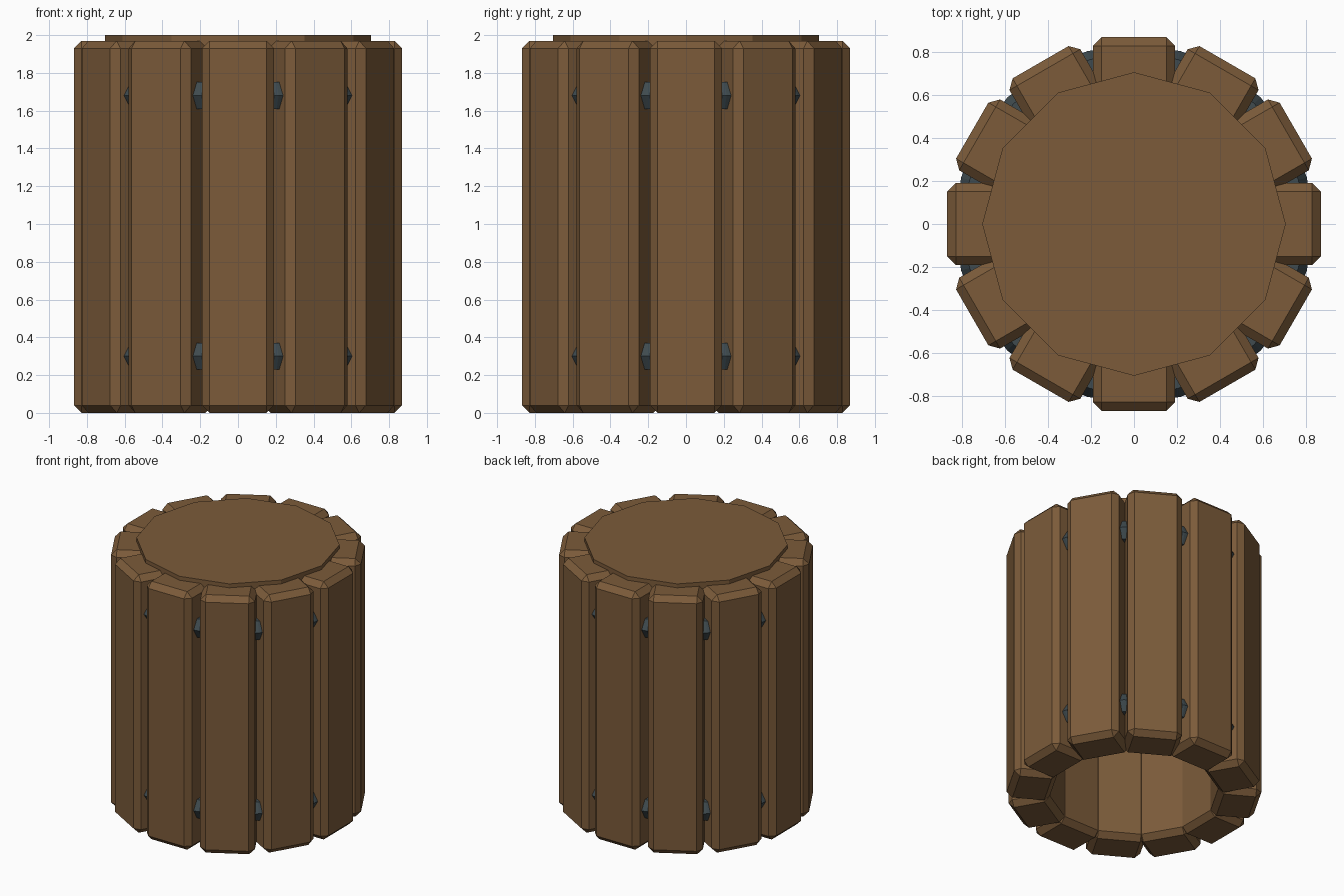
import bpy, bmesh, math
from mathutils import Matrix

if "Cube" in bpy.data.objects:
    bpy.data.objects.remove(bpy.data.objects["Cube"])


def material(name, color):
    m = bpy.data.materials.new(name)
    m.diffuse_color = color
    m.use_nodes = True
    m.node_tree.nodes["Principled BSDF"].inputs["Base Color"].default_value = m.diffuse_color
    return m


wood = material("wood", (0.2, 0.105, 0.042, 1))
metal = material("metal", (0.05, 0.07, 0.078, 1))

COUNT = 12
OUTER, INNER, WIDTH, HEIGHT = 0.868, 0.565, 0.38, 1.97

# Staves: one chamfered plank mesh, repeated around the axis
bm = bmesh.new()
bmesh.ops.create_cube(bm, size=1)
bmesh.ops.scale(bm, vec=(OUTER - INNER, WIDTH, HEIGHT), verts=bm.verts)
bmesh.ops.bevel(bm, geom=bm.edges[:], offset=0.04, segments=1, affect='EDGES')
bmesh.ops.translate(bm, vec=((OUTER + INNER) / 2, 0, HEIGHT / 2), verts=bm.verts)
plank = bpy.data.meshes.new("stave")
bm.to_mesh(plank)
bm.free()
plank.materials.append(wood)
for i in range(COUNT):
    stave = bpy.data.objects.new(f"stave_{i + 1}", plank)
    stave.matrix_world = Matrix.Rotation(i * math.tau / COUNT, 4, 'Z')
    bpy.context.collection.objects.link(stave)

# Lid: twelve-sided disc standing slightly proud of the staves
bpy.ops.mesh.primitive_cylinder_add(vertices=12, radius=0.705, depth=0.1,
                                    location=(0, 0, 1.95))
lid = bpy.context.object
lid.name = "lid"
lid.data.materials.append(wood)

# Hoops: six-sided metal rings showing in the gaps between staves
for name, z in (("lower_hoop", 0.30), ("upper_hoop", 1.68)):
    bpy.ops.mesh.primitive_torus_add(major_segments=24, minor_segments=6,
                                     major_radius=0.75, minor_radius=0.082,
                                     location=(0, 0, z))
    hoop = bpy.context.object
    hoop.name = name
    hoop.data.materials.append(metal)
